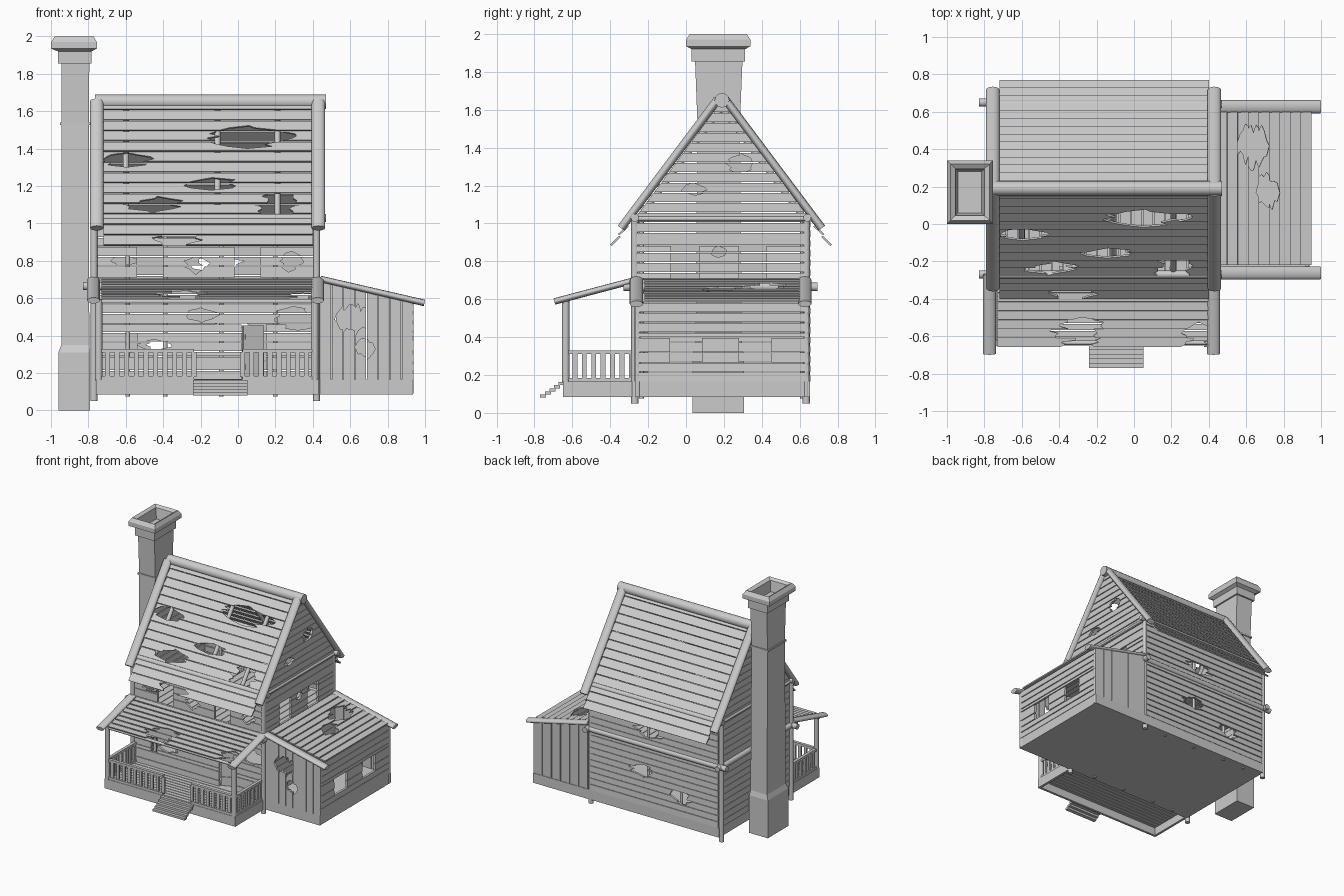
import bpy, bmesh, math, random
from mathutils import Vector, Matrix

if "Cube" in bpy.data.objects:
    bpy.data.objects.remove(bpy.data.objects["Cube"])

random.seed(4)
X, Y, Z = Vector((1, 0, 0)), Vector((0, 1, 0)), Vector((0, 0, 1))


def finish(bm, name):
    bmesh.ops.recalc_face_normals(bm, faces=bm.faces)
    me = bpy.data.meshes.new(name)
    bm.to_mesh(me)
    bm.free()
    ob = bpy.data.objects.new(name, me)
    bpy.context.collection.objects.link(ob)
    return ob


def boxes(name, items):
    """Boxes given as (x0, x1, y0, y1, z0, z1), joined in one object."""
    bm = bmesh.new()
    for x0, x1, y0, y1, z0, z1 in items:
        m = Matrix.Translation(((x0 + x1) / 2, (y0 + y1) / 2, (z0 + z1) / 2))
        m = m @ Matrix.Diagonal((x1 - x0, y1 - y0, z1 - z0, 1))
        bmesh.ops.create_cube(bm, size=1, matrix=m)
    return finish(bm, name)


def logs(name, pairs, r, flat=1.0):
    """Round logs between point pairs; flat squashes their thickness."""
    bm = bmesh.new()
    for a, b in pairs:
        a, b = Vector(a), Vector(b)
        d = b - a
        m = Matrix.Translation((a + b) / 2) @ d.to_track_quat('Z', 'Y').to_matrix().to_4x4()
        m = m @ Matrix.Diagonal((1, flat, 1, 1))
        bmesh.ops.create_cone(bm, cap_ends=True, segments=12, radius1=r, radius2=r,
                              depth=d.length, matrix=m)
    for f in bm.faces:
        f.smooth = len(f.verts) == 4
    return finish(bm, name)


def planks(name, o, u, v, v0, v1, step, lim, holes=(), wins=(), side=1,
           t=0.018, lap=0.003, gap=0.005):
    """Rows of boards along u stacked along v. lim(v) gives the board ends,
    holes are ragged ellipses (u, v, ru, rv), wins are (u0, u1, v0, v1)."""
    o, v = Vector(o), Vector(v).normalized()
    n = u.cross(v) * side
    count = max(1, round((v1 - v0) / step))
    edges = [v0 + (v1 - v0) * i / count for i in range(count + 1)]
    for w in wins:
        for e in w[2:]:
            k = min(range(len(edges)), key=lambda i: abs(edges[i] - e))
            edges[k] = e
    bm = bmesh.new()
    for a, b in zip(edges, edges[1:]):
        b -= gap
        mid = (a + b) / 2
        vs = [a + (b - a) * i / 4 for i in range(5)]
        cuts = [([w[0]] * 5, [w[1]] * 5) for w in wins if w[2] < mid < w[3]]
        for cu, cv, ru, rv in holes:
            if abs(mid - cv) < rv + (b - a) * 0.3:
                lo, hi = [], []
                shift = random.uniform(-.25, .25) * ru
                for q in vs:
                    w = ru * math.sqrt(max(0, 1 - ((q - cv) / rv) ** 2))
                    lo.append(cu + shift - max(0, w + random.uniform(-.3, .3) * ru * (w > 0)))
                    hi.append(cu + shift + max(0, w + random.uniform(-.3, .3) * ru * (w > 0)))
                cuts.append((lo, hi))
        cuts.sort(key=lambda c: c[0][2])
        left = [lim(q)[0] for q in vs]
        end = [lim(q)[1] for q in vs]
        for lo, hi in cuts + [(end, end)]:
            right = [max(p, min(q, e)) for p, q, e in zip(left, lo, end)]
            if max(q - p for p, q in zip(left, right)) > 0.012:
                ring = list(zip(left, vs)) + list(zip(right, vs))[::-1]
                back, front = [], []
                for p, q in ring:
                    c = o + u * p + v * q + n * (lap * (b - q) / (b - a))
                    back.append(bm.verts.new(c))
                    front.append(bm.verts.new(c + n * t))
                bm.faces.new(front)
                bm.faces.new(back[::-1])
                for i in range(10):
                    j = (i + 1) % 10
                    bm.faces.new((back[i], back[j], front[j], front[i]))
            left = [max(p, min(q, e)) for p, q, e in zip(left, hi, end)]
    return finish(bm, name)


def span(a, b):
    return lambda q: (a, b)


# Foundation and porch floor
boxes("foundation", [(-.76, .935, -.27, .655, .085, .165)])
boxes("porch_skirt", [(-.76, .43, -.65, -.63, .085, .165), (-.76, -.74, -.63, -.27, .085, .165),
                      (.41, .43, -.63, -.27, .085, .165)])
planks("porch_floor", (0, 0, .15), X, Y, -.64, -.27, .037, span(-.75, .42), lap=0)
boxes("porch_steps", [(-.24, .05, -.672 - .0245 * i, -.64 - .0245 * i, .146 - .0165 * i, .163 - .0165 * i)
                      for i in range(5)])

# House walls
door, low_win = (.02, .15, .165, .465), (-.60, -.54, .29, .42)
planks("front_wall", (0, -.257, 0), X, Z, .165, 1.03, .05, span(-.75, .425),
       [(-.22, .78, .06, .045), (-.61, .80, .06, .025), (.28, .80, .05, .05), (-.44, .35, .08, .03),
        (.31, .49, .11, .06), (-.18, .51, .08, .035), (-.3, .61, .12, .03)],
       [door, low_win, (-.54, -.40, .71, .88), (-.02, .12, .71, .88)])
planks("back_wall", (0, .637, 0), X, Z, .165, 1.03, .05, span(-.75, .425),
       [(-.12, .785, .11, .05), (-.06, .45, .09, .05), (-.40, .325, .08, .05)], side=-1)


def gable(q):
    h = min(.45, max(0, (1.65 - q) * .7375))
    return .19 - h, .19 + h


planks("right_wall", (.417, 0, 0), Y, Z, .165, 1.64, .053, gable,
       [(.27, 1.315, .06, .045), (.04, 1.18, .06, .03), (.17, .85, .035, .025)],
       [(-.08, .07, .71, .885), (.28, .425, .71, .885)])
planks("left_wall", (-.747, 0, 0), Y, Z, .165, 1.64, .053, gable, side=-1)
planks("upper_floor", (0, 0, .655), Y, X, -.74, .41, .06, span(-.25, .63), side=-1, lap=0)
leaf = boxes("door", [(0, .12, -.008, .008, 0, .285), (.01, .11, -.014, .014, .05, .075),
                      (.01, .11, -.014, .014, .21, .235), (.1, .112, -.022, .022, .13, .145)])
leaf.location = (.025, -.255, .17)
leaf.rotation_euler = (0, 0, .4)

# Posts, studs and wall logs
corners = [(x, y) for x in (-.77, .42) for y in (-.27, .635)]
logs("corner_posts", [((x, y, .05), (x, y, 1.03)) for x, y in corners], .019)
logs("studs", [((x, y, .076), (x, y, 1.02)) for x in (-.59, -.39, -.09, .2) for y in (-.235, .615)], .012)
logs("middle_logs_long", [((-.83, y, .665), (.45, y, .665)) for y in (-.27, .65)], .022)
logs("middle_logs_side", [((x, -.33, .665), (x, .695, .665)) for x in (-.77, .435)], .022)
logs("eave_logs", [((-.79, y, 1.03), (.47, y, 1.03)) for y in (-.27, .64)], .021)
logs("gable_sills", [((x, -.27, 1.025), (x, .64, 1.025)) for x in (-.765, .435)], .012)

# Main roof
k = .983 / .79
planks("roof_front", (0, -.383, .875), X, (0, .585, .79), 0, .97, .068, span(-.72, .40),
       [(x, (z - .88) * k, ru, rv) for x, z, ru, rv in
        ((.04, 1.455, .2, .065), (-.59, 1.335, .11, .045), (-.16, 1.205, .13, .04),
         (-.45, 1.095, .13, .045), (.23, 1.1, .1, .08), (-.35, .91, .11, .045))],
       t=.011, lap=.011, gap=.003)
planks("roof_back", (0, .753, .875), X, (0, -.585, .79), 0, .97, .068, span(-.72, .40), side=-1,
       t=.011, lap=.011, gap=.003)
logs("ridge_log", [((-.765, .19, 1.65), (.47, .19, 1.65))], .039)
logs("gable_rafters", [((x, .187 + s * .02, 1.655), (x, .187 + s * .53, .975))
                       for x in (-.755, .43) for s in (-1, 1)], .036, .6)
logs("inner_rafters", [((x, .187, 1.61), (x, .187 + s * .45, 1.01))
                       for x in (-.6, -.11, .21) for s in (-1, 1)], .016)

# Porch roof, posts and railing
planks("porch_roof", (0, -.652, .59), X, (0, .39, .105), 0, .40, .05, span(-.73, .40),
       [(-.29, .08, .12, .08), (.33, .07, .09, .06), (-.3, 0, .09, .03), (.31, 0, .07, .025)],
       t=.01, lap=.008, gap=.003)
logs("porch_barge_logs", [((x, -.27, .70), (x, -.695, .588)) for x in (-.773, .425)], .034, .5)
posts = (-.745, .41)
logs("porch_posts", [((x, -.635, .16), (x, -.635, .595)) for x in posts], .02)
logs("porch_beam", [((-.77, -.635, .583), (.43, -.635, .583))], .012)
rail = []
for a, b in ((-.75, -.235), (.025, .415)):
    rail += [(a, b, -.647, -.623, z, z + .02) for z in (.165, .31)]
    m = round((b - a) / .05)
    rail += [(a + (b - a) * i / m - .013, a + (b - a) * i / m + .013, -.642, -.628, .18, .312)
             for i in range(m + 1)]
for x in posts:
    rail += [(x - .012, x + .012, -.62, -.27, z, z + .02) for z in (.165, .31)]
    rail += [(x - .007, x + .007, -.60 + .05 * i, -.574 + .05 * i, .18, .312) for i in range(7)]
boxes("porch_railing", rail)


# Side lean-to
def under_roof(q):
    return .165, .695 - (q - .43) * .226


planks("side_room_front", (0, -.252, 0), Z, X, .44, .94, .062, under_roof,
       [(.48, .61, .07, .09), (.34, .68, .05, .05)], side=-1, lap=.002)
planks("side_room_back", (0, .632, 0), Z, X, .44, .94, .085, under_roof, lap=.002)
planks("side_room_wall", (.918, 0, 0), Y, Z, .165, .585, .05, span(-.265, .645),
       wins=[(-.085, .085, .265, .40), (.28, .45, .265, .40)])
planks("side_room_roof", (.945, 0, .585), Y, (-.53, 0, .12), 0, .52, .059, span(-.22, .60),
       [(.43, .32, .10, .085), (.18, .24, .085, .06)], t=.01, lap=.008, gap=.003)
logs("side_barge_logs", [((.44, y, .703), (.997, y, .575)) for y in (-.262, .627)], .035, .5)
logs("side_posts", [((.925, y, .09), (.925, y, .58)) for y in (-.255, .635)], .014)

# Chimney: rectangular rings, ending in a hollow flue
rings = [(0, -.96, -.79, .035, .305), (.31, -.96, -.79, .035, .305), (.35, -.945, -.795, .05, .295),
         (1.525, -.943, -.797, .06, .285), (1.525, -.952, -.788, .052, .293),
         (1.54, -.952, -.788, .052, .293), (1.54, -.943, -.797, .06, .285),
         (1.855, -.945, -.795, .048, .298), (1.855, -.962, -.782, .03, .312),
         (1.92, -.962, -.782, .03, .312), (1.935, -1, -.755, 0, .34), (1.97, -1, -.755, 0, .34),
         (2, -.98, -.772, .02, .32), (1.985, -.955, -.80, .045, .295), (1.90, -.94, -.815, .06, .28)]
bm = bmesh.new()
prev = None
for z, x0, x1, y0, y1 in rings:
    cur = [bm.verts.new((x, y, z)) for x, y in ((x0, y0), (x1, y0), (x1, y1), (x0, y1))]
    if prev is None:
        bm.faces.new(cur[::-1])
    else:
        for i in range(4):
            j = (i + 1) % 4
            bm.faces.new((prev[i], prev[j], cur[j], cur[i]))
    prev = cur
bm.faces.new(prev)
finish(bm, "chimney")
